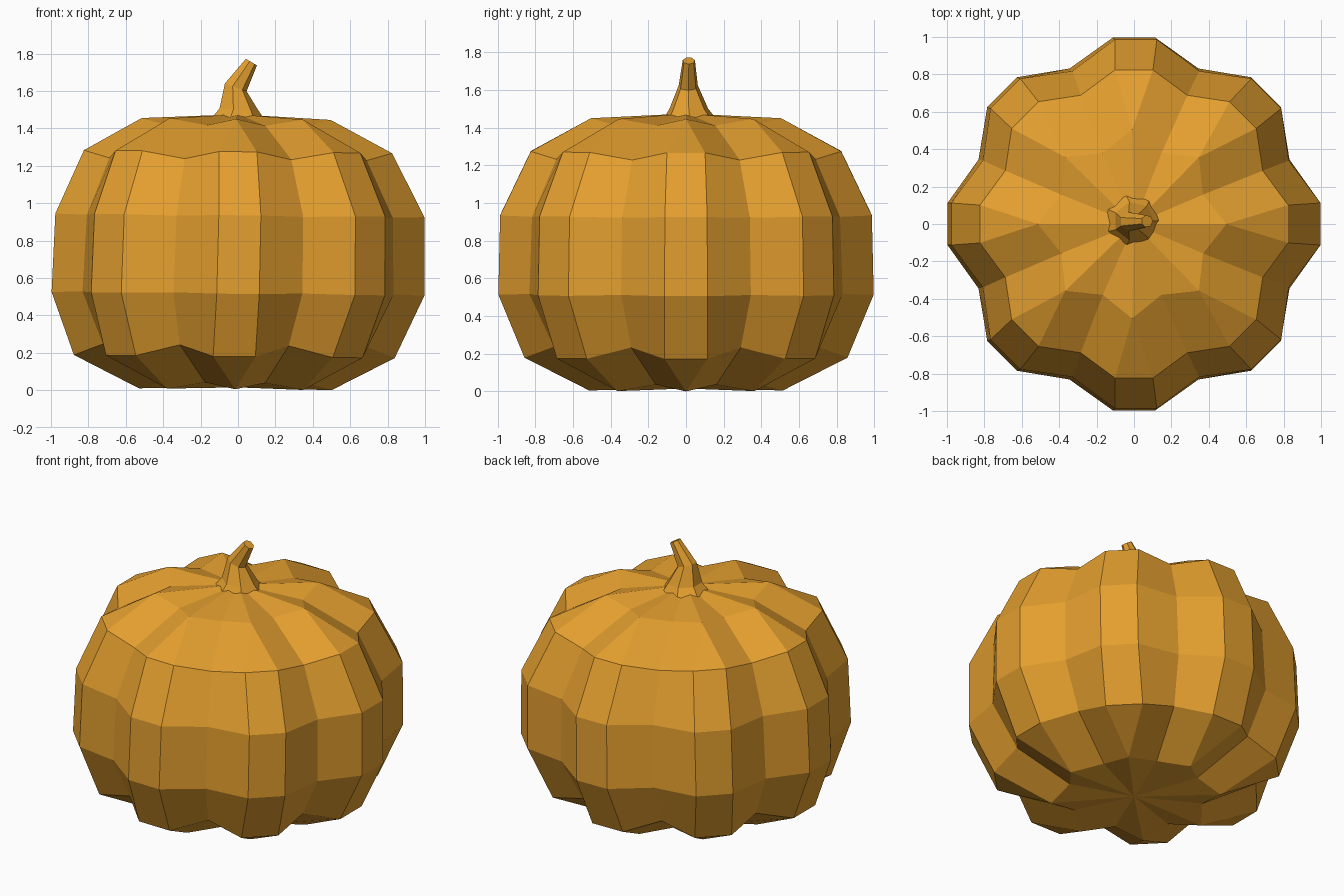
import bpy, bmesh
from math import sin, cos, pi, radians
from mathutils import Vector, Matrix

if "Cube" in bpy.data.objects:
    bpy.data.objects.remove(bpy.data.objects["Cube"], do_unlink=True)

orange = bpy.data.materials.new("pumpkin_orange")
orange.use_nodes = True
orange.diffuse_color = (0.77, 0.345, 0.028, 1)
orange.node_tree.nodes["Principled BSDF"].inputs["Base Color"].default_value = orange.diffuse_color


def loft(name, rings, bottom=None, top=None):
    """Bridge closed rings of points, fan the ends to a pole or cap them."""
    bm = bmesh.new()
    loops = [[bm.verts.new(p) for p in ring] for ring in rings]
    n = len(loops[0])
    for low, high in zip(loops, loops[1:]):
        for i in range(n):
            j = (i + 1) % n
            bm.faces.new((low[i], low[j], high[j], high[i]))
    for loop, pole in ((loops[0], bottom), (loops[-1], top)):
        if pole is None:
            bm.faces.new(loop)
        else:
            tip = bm.verts.new(pole)
            for i in range(n):
                bm.faces.new((loop[i], loop[(i + 1) % n], tip))
    bmesh.ops.remove_doubles(bm, verts=bm.verts, dist=0.0005)
    bmesh.ops.recalc_face_normals(bm, faces=bm.faces)
    mesh = bpy.data.meshes.new(name)
    bm.to_mesh(mesh)
    bm.free()
    mesh.materials.append(orange)
    obj = bpy.data.objects.new(name, mesh)
    bpy.context.collection.objects.link(obj)
    return obj


# Ribbed body: eight lobes, each with a flat crest and a valley beside it
LOBES = 8
# crest radius, crest z, valley radius, valley z, crest half angle, x shift
PROFILE = [
    (0.515, 0.005, 0.42, 0.04, 0, -0.015),
    (0.865, 0.18, 0.76, 0.24, 7.5, -0.02),
    (1.003, 0.515, 0.90, 0.52, 6.5, 0),
    (0.993, 0.935, 0.885, 0.93, 6.5, 0.01),
    (0.83, 1.275, 0.745, 1.235, 7, 0),
    (0.505, 1.45, 0.41, 1.415, 0, -0.01),
]


def body_ring(crest_r, crest_z, valley_r, valley_z, half, shift):
    points = []
    for k in range(LOBES):
        mid = 360 / LOBES * k
        for angle, r, z in ((mid - half, crest_r, crest_z), (mid + half, crest_r, crest_z),
                            (mid + 180 / LOBES, valley_r, valley_z)):
            a = radians(angle)
            points.append((r * cos(a) + shift, r * sin(a), z - 0.01 * r * cos(a)))
    return points


loft("pumpkin_body", [body_ring(*row) for row in PROFILE],
     bottom=(0, 0, 0.015), top=(0, 0, 1.475))

# Bent stem: seven sides, flared at the foot and cut off at a slant
STEM = [  # centre, half width x, half width y, lean in degrees
    ((-0.01, 0.02, 1.45), 0.15, 0.14, 0),
    ((0.0, 0.015, 1.50), 0.11, 0.105, 3),
    ((-0.015, 0.012, 1.62), 0.065, 0.052, 20),
    ((0.07, 0.015, 1.755), 0.036, 0.033, 30),
]


def stem_ring(centre, rx, ry, lean):
    turn = Matrix.Rotation(radians(lean), 3, 'Y')
    return [Vector(centre) + turn @ Vector((rx * cos(a), ry * sin(a), 0))
            for a in (2 * pi * i / 7 for i in range(7))]


loft("stem", [stem_ring(*row) for row in STEM])
